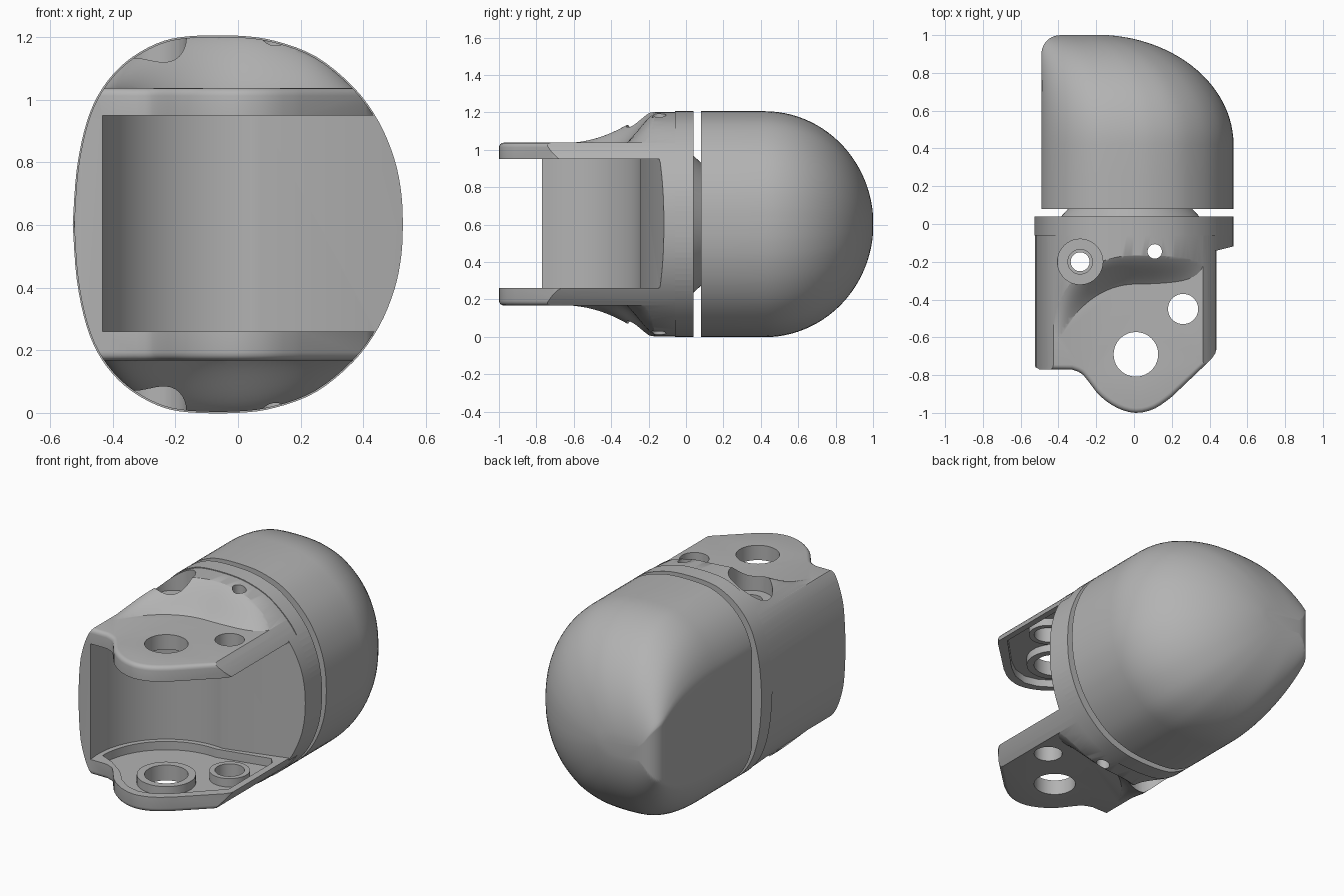
import bpy, bmesh, math
from mathutils import Vector

if "Cube" in bpy.data.objects:
    bpy.data.objects.remove(bpy.data.objects["Cube"])

MID = 0.6025  # half height, the part is mirrored about this level
grey = bpy.data.materials.new("plain grey")
grey.diffuse_color = (0.45, 0.45, 0.45, 1)
grey.use_nodes = True
grey.node_tree.nodes["Principled BSDF"].inputs["Base Color"].default_value = grey.diffuse_color


def to_object(name, bm):
    bmesh.ops.recalc_face_normals(bm, faces=bm.faces)
    me = bpy.data.meshes.new(name)
    bm.to_mesh(me)
    bm.free()
    me.materials.append(grey)
    ob = bpy.data.objects.new(name, me)
    bpy.context.collection.objects.link(ob)
    return ob


def extrude(name, pts, axis, lo, hi, bevel=0.0):
    """Closed 2D outline extruded along y or z, with optional rounded rims."""
    place = (lambda p, t: (p[0], t, p[1])) if axis == 'y' else (lambda p, t: (p[0], p[1], t))
    bm = bmesh.new()
    a = [bm.verts.new(place(p, lo)) for p in pts]
    b = [bm.verts.new(place(p, hi)) for p in pts]
    caps = [bm.faces.new(a), bm.faces.new(b)]
    n = len(pts)
    for i in range(n):
        bm.faces.new((a[i], a[(i + 1) % n], b[(i + 1) % n], b[i]))
    bmesh.ops.recalc_face_normals(bm, faces=bm.faces)
    if bevel:
        rim = [e for f in caps for e in f.edges]
        bmesh.ops.bevel(bm, geom=rim, offset=bevel, segments=4, profile=0.5, affect='EDGES')
    return to_object(name, bm)


def disc(x, y, r, n=40):
    return [(x + r * math.cos(2 * math.pi * i / n), y + r * math.sin(2 * math.pi * i / n)) for i in range(n)]


def boolean(ob, other, op, keep=False):
    mod = ob.modifiers.new("bool", 'BOOLEAN')
    mod.operation, mod.solver, mod.object = op, 'EXACT', other
    me = bpy.data.meshes.new_from_object(ob.evaluated_get(bpy.context.evaluated_depsgraph_get()))
    ob.modifiers.clear()
    ob.data = me
    if not keep:
        bpy.data.objects.remove(other)
    return ob


def smooth_curve(pts, steps=4):
    """Catmull-Rom through open points."""
    p = [Vector(q) for q in [pts[0]] + pts + [pts[-1]]]
    out = []
    for i in range(1, len(p) - 2):
        a, b, c, d = p[i - 1:i + 3]
        for s in range(steps):
            t = s / steps
            out.append(0.5 * (2 * b + (c - a) * t + (2 * a - 5 * b + 4 * c - d) * t * t
                              + (3 * b - a - 3 * c + d) * t ** 3))
    out.append(p[-1])
    return [(v.x, v.y) for v in out]


# Cross-section seen from the front
upper = smooth_curve([(-0.528, MID), (-0.515, 0.78), (-0.483, 0.93), (-0.435, 1.035), (-0.36, 1.12),
                      (-0.26, 1.18), (-0.16, 1.203), (0, 1.205), (0.12, 1.188), (0.25, 1.138),
                      (0.37, 1.04), (0.45, 0.93), (0.5, 0.81), (0.522, 0.7), (0.527, MID)])
section = upper + [(x, 2 * MID - z) for x, z in reversed(upper[1:-1])]
inner = [(x * 0.992, MID + (z - MID) * 0.992) for x, z in section]


def outline_z(x):
    for (xa, za), (xb, zb) in zip(upper, upper[1:]):
        if xa <= x <= xb:
            return za + (zb - za) * (x - xa) / max(xb - xa, 1e-6)
    return MID


# Rear dome, lofted from shrinking sections
bm = bmesh.new()
rings = []
stations = [(0.08, 1), (0.25, 1)] + [(0.42 + 0.58 * math.sin(t) / math.sin(1.49), math.cos(t))
                                    for t in [1.49 * i / 24 for i in range(25)]]
for y, k in stations:
    c = -0.08 - 0.22 * (1 - k)
    right = -0.2 + 0.727 * k
    u = min(max((y - 0.9) / 0.1, 0), 1)
    left = -0.49 + 0.1 * (1 - math.sqrt(1 - u * u))
    ring = []
    for x, z in section:
        nx = (x + 0.08) / (0.607 if x > -0.08 else 0.448)
        px = c + nx * (right - c) if nx > 0 else max(c + nx * (c + 0.528), left)
        ring.append(bm.verts.new((px, y, MID + (z - MID) * k)))
    rings.append(ring)
n = len(section)
for ra, rb in zip(rings, rings[1:]):
    for i in range(n):
        bm.faces.new((ra[i], ra[(i + 1) % n], rb[(i + 1) % n], rb[i]))
bm.faces.new(rings[0])
bm.faces.new(rings[-1])
dome = to_object("rear_dome", bm)

# Tapered neck between dome and fork
bm = bmesh.new()
bmesh.ops.create_cone(bm, cap_ends=True, segments=64, radius1=0.32, radius2=0.375, depth=0.06)
for v in bm.verts:
    v.co = (v.co.x - 0.02, 0.06 - v.co.z, MID + v.co.y)
neck = to_object("neck", bm)

# Fork plates and side wall
tip = smooth_curve([(-0.33, -0.77), (-0.28, -0.79), (-0.24, -0.835), (-0.18, -0.91), (-0.09, -0.973),
                    (0.01, -1.0), (0.11, -0.977), (0.2, -0.915)], 3)
plan = ([(-0.6, 0.0), (-0.6, -0.66), (-0.53, -0.735), (-0.522, -0.758), (-0.5, -0.77)] + tip
        + [(0.41, -0.715), (0.43, -0.685), (0.44, -0.65), (0.44, 0.0)])
fork = extrude("fork", plan, 'z', 0.168, 1.038, 0.025)
envelope = extrude("envelope", inner, 'y', -1.1, 0.02)
boolean(fork, envelope, 'INTERSECT', True)

# Raised shoulders sweeping up from the plates to the flange
bm = bmesh.new()
NX, NY = 72, 56
grid = []
for side in (1, -1):
    rows = []
    for j in range(NY + 1):
        y = -0.9 + 0.95 * j / NY
        row = []
        for i in range(NX + 1):
            x = -0.6 + 1.2 * i / NX
            d = math.hypot(x - 0.01, y + 0.69) if x < 0.01 else y + 0.69
            s = min(max((d - 0.3) / 0.27, 0), 1)
            s = s * s * (3 - 2 * s)
            z = 1.0 + (max(outline_z(x), 1.02) + 0.012 - 1.0) * s
            row.append(bm.verts.new((x, y, MID + side * (z - MID))))
        rows.append(row)
    for j in range(NY):
        for i in range(NX):
            bm.faces.new((rows[j][i], rows[j][i + 1], rows[j + 1][i + 1], rows[j + 1][i]))
    grid.append([rows[0][i] for i in range(NX)] + [rows[j][NX] for j in range(NY)]
                + [rows[NY][i] for i in range(NX, 0, -1)] + [rows[j][0] for j in range(NY, 0, -1)])
top, low = grid
for i in range(len(top)):
    k = (i + 1) % len(top)
    bm.faces.new((top[i], top[k], low[k], low[i]))
hill = to_object("shoulders", bm)
boolean(hill, extrude("clip", [(-0.59, -0.75), (-0.3, -0.75), (0.437, -0.6), (0.437, -0.005), (-0.59, -0.005)],
                      'z', -0.2, 1.4), 'INTERSECT')
boolean(hill, envelope, 'INTERSECT')
boolean(fork, hill, 'UNION')

# Flange, deeper on the open right side
flange = extrude("flange", section, 'y', -0.06, 0.04)
lip = extrude("lip", section, 'y', -0.14, 0.03)
boolean(lip, extrude("clip", [(0.43, -0.3), (0.7, -0.3), (0.7, 0.2), (0.43, 0.2)], 'z', -0.2, 1.4), 'INTERSECT')
boolean(fork, flange, 'UNION')
boolean(fork, lip, 'UNION')

# Cavity between the plates, concentric with the main bore
arc = [(0.01 + 0.45 * math.cos(a), -0.69 + 0.45 * math.sin(a))
       for a in [math.radians(190 - 108 * i / 28) for i in range(29)]]
boolean(fork, extrude("cut", [(-0.45, -1.1)] + arc + [(0.44, -0.14), (0.6, -0.1), (0.6, -1.1)],
                      'z', 0.26, 0.95), 'DIFFERENCE')

# Pockets on the inner plate faces, leaving bosses around the bores
pocket_plan = ([(0.01 + 0.42 * math.cos(a), -0.69 + 0.42 * math.sin(a))
                for a in [math.radians(180 - 95 * i / 20) for i in range(21)]]
               + [(0.36, -0.2), (0.395, -0.24), (0.395, -0.65), (0.18, -0.87), (0.1, -0.93), (0.01, -0.955),
                  (-0.07, -0.935), (-0.14, -0.89), (-0.22, -0.8), (-0.32, -0.73)])
for lo, hi in ((0.21, 0.3), (0.91, 0.995)):
    pocket = extrude("pocket", pocket_plan, 'z', lo, hi)
    for x, y, r in ((0.01, -0.69, 0.16), (0.26, -0.45, 0.11)):
        boolean(pocket, extrude("boss", disc(x, y, r), 'z', 0, 1.3), 'DIFFERENCE')
    boolean(fork, pocket, 'DIFFERENCE')

# Through holes and counterbores
for x, y, r in ((0.01, -0.69, 0.118), (0.26, -0.45, 0.08), (0.11, -0.145, 0.038), (-0.285, -0.2, 0.05)):
    boolean(fork, extrude("hole", disc(x, y, r), 'z', -0.2, 1.4), 'DIFFERENCE')
for r, depth in ((0.12, 0.17), (0.065, 0.19)):
    for lo, hi in ((-0.2, depth), (2 * MID - depth, 1.4)):
        boolean(fork, extrude("counterbore", disc(-0.285, -0.2, r), 'z', lo, hi), 'DIFFERENCE')

# Smooth shading with sharp edges kept
for ob in (dome, neck, fork):
    bpy.ops.object.select_all(action='DESELECT')
    ob.select_set(True)
    bpy.context.view_layer.objects.active = ob
    bpy.ops.object.shade_smooth_by_angle(angle=math.radians(32))
